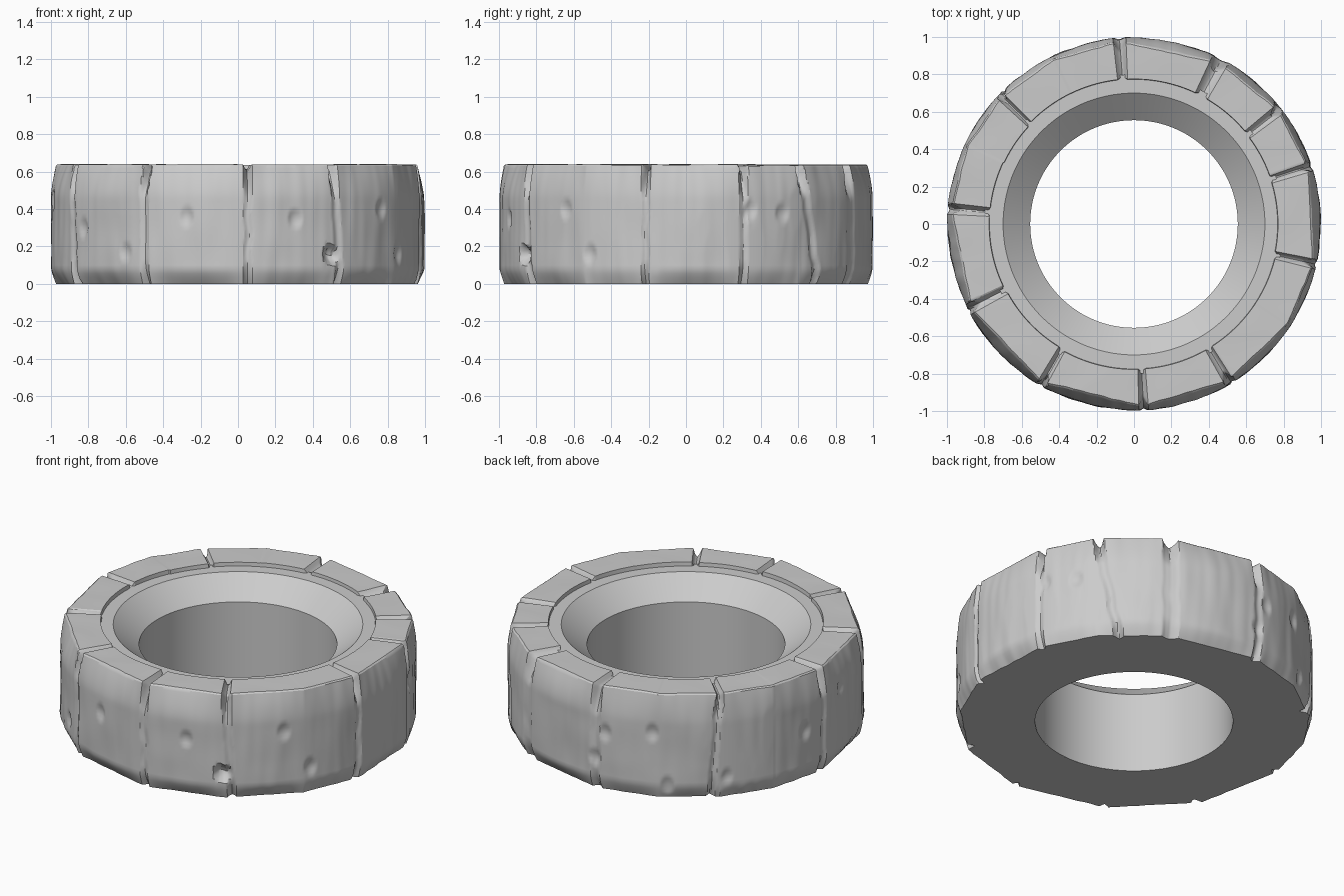
import bpy, bmesh, math, random
from mathutils import Vector, noise

random.seed(4)
if "Cube" in bpy.data.objects:
    bpy.data.objects.remove(bpy.data.objects["Cube"])

stone = bpy.data.materials.new("grey stone")
stone.use_nodes = True
GREY = (0.6, 0.6, 0.6, 1)
stone.diffuse_color = GREY
stone.node_tree.nodes["Principled BSDF"].inputs["Base Color"].default_value = GREY

H, HOLE, RIM_Z = 0.64, 0.555, 0.615
SEGMENTS = 720

# Joints between the blocks: angle, sideways slant over the height, half width
JOINTS = [(-153, 2, 1.6), (-120, 0, 1.3), (-87, 0, 1.2), (-59, 2, 1.4),
          (-12.5, 0, 1.2), (18, 0, 1.3), (38, 7, 1.6), (62, 0, 2.6),
          (94.5, 0, 1.7), (136, -3, 1.2), (175.5, 0, 1.4)]
# Extra corners that soften the long blocks
CORNERS = sorted([j[0] for j in JOINTS] + [-33, 116, 155])
DROP = {c: random.uniform(0, 0.006) for c in CORNERS}
INSET = {c: random.uniform(0, 0.01) for c in CORNERS}

# Weathering pits on the outside: angle, height
PITS = [(-106, .36), (-72, .35), (-127, .17), (-146, .3), (-40, .4), (-31, .16),
        (20, .4), (31, .38), (167, .3), (138, .13), (114, .4), (119, .08),
        (-174, .45), (94, .2), (98, .36)]


def delta(a, b):
    return (a - b + 180) % 360 - 180


def block(a):
    """Start corner of the block at an angle, and its chord radius."""
    for i, c in enumerate(CORNERS):
        span = (CORNERS[(i + 1) % len(CORNERS)] - c) % 360
        into = (a - c) % 360
        if into < span:
            half = math.radians(span / 2)
            off = math.radians(into) - half
            return c, 0.985 * math.cos(half) / math.cos(off)


def joint(a, z):
    """Strength of the joint groove, from 0 to 1."""
    best = 0
    for angle, slant, width in JOINTS:
        wobble = 0.6 * noise.noise(Vector((angle, z * 9, 0)))
        centre = angle + slant * (H - z) / H + wobble
        d = abs(delta(a, centre)) / width
        best = max(best, max(0, 1 - d) ** 0.6)
    return best


def outer_radius(a, z):
    corner, chord = block(a)
    # Blocks are chipped to straight chords at the top and bottom edges
    upper = max(0, (z - 0.46) / (H - 0.46)) ** 1.6
    lower = max(0, 1 - z / 0.08) ** 1.3
    weight = 0.15 + 0.85 * max(upper, lower)
    r = 1.006 * (1 - weight) + chord * weight - INSET[corner] * 0.5
    # Grooves are deep at the ends and shallow in the middle
    depth = 0.012 + 0.045 * max(0, (z - 0.48) / 0.16) + 0.025 * max(0, 1 - z / 0.12)
    r -= depth * joint(a, z)
    # Vertical streaks and soft lumps
    t = math.radians(a)
    x, y = math.cos(t), math.sin(t)
    r += 0.004 * noise.noise(Vector((x * 16, y * 16, z * 2.5)))
    r += 0.005 * noise.noise(Vector((x * 4, y * 4, z * 5)))
    for pa, pz in PITS:
        d = math.hypot(math.radians(delta(a, pa)), (z - pz) * 0.8) / 0.042
        if d < 1:
            r -= 0.014 * (1 - d * d)
    d = math.hypot(math.radians(delta(a, -60)), z - 0.16) / 0.055
    if d < 1:
        r -= 0.05 * (1 - d * d)
    return min(r, 1.0)


def make_object(name, rings):
    """Skin closed rings of points into one mesh."""
    bm = bmesh.new()
    loops = [[bm.verts.new(p) for p in ring] for ring in rings]
    for lo, hi in zip(loops, loops[1:]):
        n = len(lo)
        for i in range(n):
            k = (i + 1) % n
            bm.faces.new((lo[i], lo[k], hi[k], hi[i]))
    bmesh.ops.recalc_face_normals(bm, faces=bm.faces)
    mesh = bpy.data.meshes.new(name)
    bm.to_mesh(mesh)
    bm.free()
    mesh.materials.append(stone)
    ob = bpy.data.objects.new(name, mesh)
    bpy.context.collection.objects.link(ob)
    bpy.ops.object.select_all(action='DESELECT')
    ob.select_set(True)
    bpy.context.view_layer.objects.active = ob
    bpy.ops.object.shade_smooth_by_angle(angle=math.radians(28))
    return ob


def polar(r, a, z):
    t = math.radians(a)
    return (r * math.cos(t), r * math.sin(t), z)


# Ring of worn blocks: underside, outer wall, top and inner step
SIDE = [0, .01, .022, .036, .055] + [.08 + .02 * i for i in range(28)] + [.632]
TOP_STEPS = 8
columns = []
for i in range(SEGMENTS):
    a = -180 + 360 * i / SEGMENTS
    corner, _ = block(a)
    cut = joint(a, H)
    top = H - DROP[corner] - 0.035 * cut
    col = [polar(HOLE, a, 0)]
    for z in SIDE:
        col.append(polar(outer_radius(a, z), a, z * top / H))
    edge = outer_radius(a, H) - 0.006
    inner = 0.768 + INSET[corner] + 0.012 * cut
    for s in range(TOP_STEPS + 1):
        f = s / TOP_STEPS
        r = edge + (inner - edge) * f
        bump = 0.003 * noise.noise(Vector(polar(r * 5, a, 3)))
        col.append(polar(r, a, min(H, top + bump)))
    col.append(polar(inner - 0.004, a, RIM_Z - 0.015))
    columns.append(col)
make_object("block_ring", list(zip(*columns)))

# Smooth lining: straight hole, flared mouth and flat collar
LINING = [(HOLE, 0), (HOLE, 0.495), (0.70, RIM_Z), (0.80, RIM_Z)]
lining = make_object("inner_lining", [[polar(r, a * 3, z) for a in range(120)]
                                      for r, z in LINING])
# The hollow side must face the axis
if lining.data.polygons[0].normal.dot(lining.data.polygons[0].center) > 0:
    lining.data.flip_normals()
